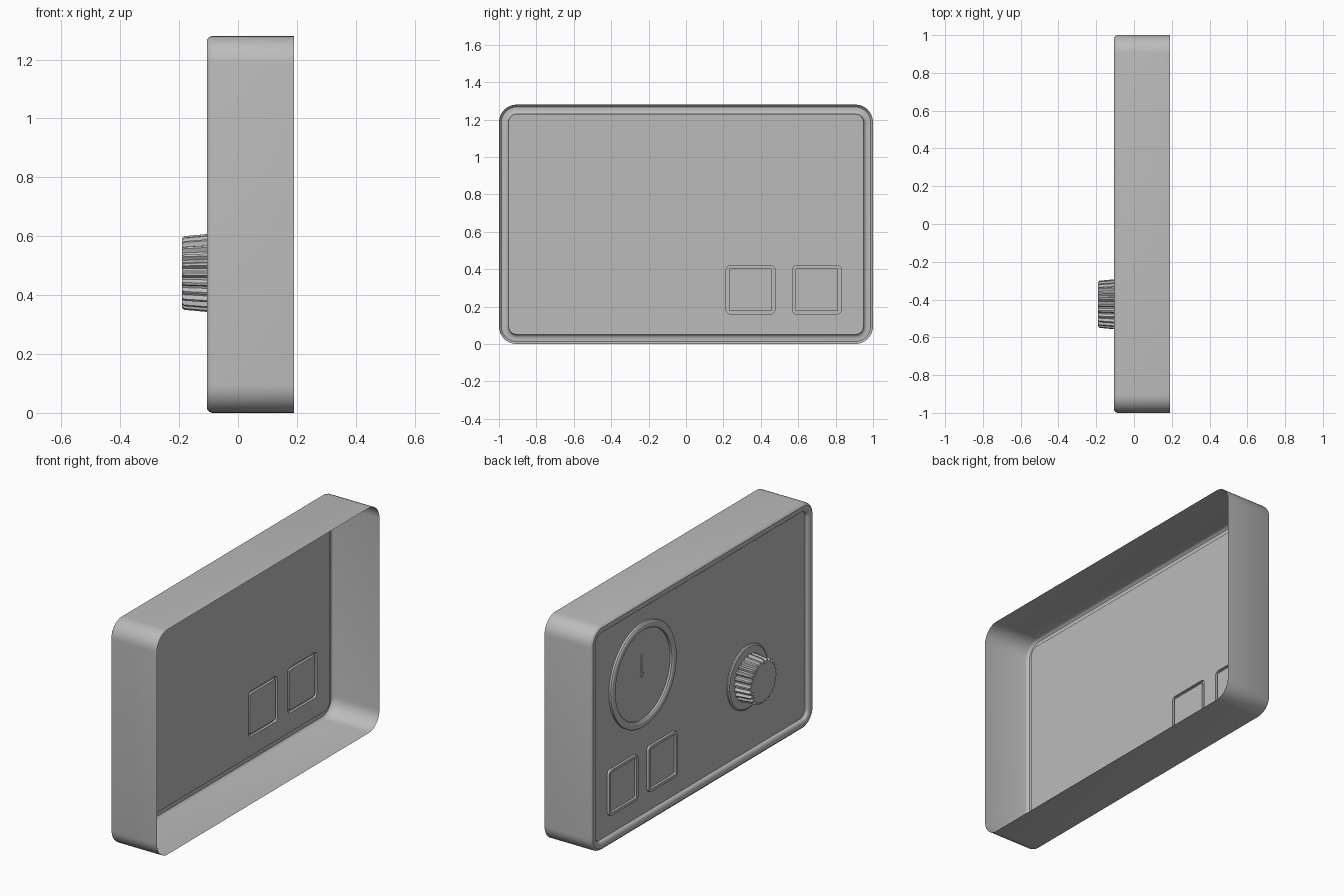
import bpy, bmesh
from math import pi, sin, cos, radians
from mathutils import Vector

cube = bpy.data.objects.get("Cube")
if cube:
    bpy.data.objects.remove(cube, do_unlink=True)

grey = bpy.data.materials.new("neutral grey")
grey.use_nodes = True
grey.diffuse_color = (0.5, 0.5, 0.5, 1)
grey.node_tree.nodes["Principled BSDF"].inputs["Base Color"].default_value = (0.5, 0.5, 0.5, 1)

PANEL = -0.085   # x of the front sheet, which faces -x
HALF_Z = 0.64
KNOB = (-0.425, 0.475)
DIAL = (0.52, 0.85)


def rounded(center, hy, hz, r, x, n=8):
    """Rounded rectangle loop in the yz plane."""
    pts = []
    for k, (sy, sz) in enumerate(((1, 1), (-1, 1), (-1, -1), (1, -1))):
        for i in range(n + 1):
            a = pi / 2 * (k + i / n)
            pts.append(Vector((x, center[0] + sy * (hy - r) + r * cos(a),
                               center[1] + sz * (hz - r) + r * sin(a))))
    return pts


def circle(center, r, x, n=96):
    return [Vector((x, center[0] + r * cos(2 * pi * i / n),
                    center[1] + r * sin(2 * pi * i / n))) for i in range(n)]


def gear(center, r_out, r_in, x, teeth=24):
    """Circle with alternating ribs and grooves, four points per rib."""
    pts = []
    for i, p in enumerate(circle(center, 1, x, teeth * 4)):
        c = Vector((x, *center))
        pts.append(c + (p - c) * (r_out if i % 4 < 2 else r_in))
    return pts


def finish(name, bm, smooth=35):
    me = bpy.data.meshes.new(name)
    bm.to_mesh(me)
    bm.free()
    me.materials.append(grey)
    ob = bpy.data.objects.new(name, me)
    bpy.context.collection.objects.link(ob)
    bpy.ops.object.select_all(action="DESELECT")
    ob.select_set(True)
    bpy.context.view_layer.objects.active = ob
    bpy.ops.object.shade_smooth_by_angle(angle=radians(smooth))
    return ob


def loft(name, loops, cap=False):
    """Skin successive loops, optionally closing the last one."""
    bm = bmesh.new()
    rings = [[bm.verts.new(p) for p in loop] for loop in loops]
    for a, b in zip(rings, rings[1:]):
        for i in range(len(a)):
            j = (i + 1) % len(a)
            bm.faces.new((a[i], b[i], b[j], a[j]))
    if cap:
        bm.faces.new(rings[-1][::-1])
    return finish(name, bm)


# Housing: open-backed shell with a rolled bead around the front
middle = (0, HALF_Z)
profile = [(0, 0.19, 0.095), (0, -0.088, 0.095), (0.004, -0.098, 0.091),
           (0.013, -0.105, 0.082), (0.03, -0.105, 0.065), (0.042, -0.102, 0.053),
           (0.049, -0.094, 0.046), (0.051, PANEL, 0.044)]
loft("housing", [rounded(middle, 1 - d, HALF_Z - d, r, x) for d, x, r in profile])

# Front panel sheet with two square openings
buttons = [(y, 0.29) for y in (0.345, 0.70)]
bm = bmesh.new()
edges = []
outlines = [rounded(middle, 0.949, HALF_Z - 0.051, 0.044, PANEL)]
outlines += [rounded(c, 0.13, 0.13, 0.022, PANEL) for c in buttons]
for loop in outlines:
    vs = [bm.verts.new(p) for p in loop]
    edges += [bm.edges.new((vs[i - 1], vs[i])) for i in range(len(vs))]
bmesh.ops.triangle_fill(bm, edges=edges, use_beauty=True)
bm.normal_update()
bmesh.ops.reverse_faces(bm, faces=[f for f in bm.faces if f.normal.x > 0])
finish("front_panel", bm)

# Embossed square buttons filling the openings
for side, c in zip(("inner", "outer"), buttons):
    steps = [(0.13, PANEL), (0.13, PANEL - 0.014), (0.114, PANEL - 0.014), (0.114, PANEL)]
    loft(side + "_button", [rounded(c, h, h, h - 0.108, x) for h, x in steps], cap=True)

# Dial: raised ring, needle and pivot
ring = [(0.295, PANEL), (0.295, -0.097), (0.29, -0.102), (0.283, -0.104),
        (0.267, -0.104), (0.26, -0.102), (0.255, -0.097), (0.255, PANEL)]
loft("dial_ring", [circle(DIAL, r, x) for r, x in ring])
loft("dial_pivot", [circle(DIAL, 0.013, x, 24) for x in (PANEL, PANEL - 0.006)], cap=True)
needle_mid = (DIAL[0], DIAL[1] + 0.06)
loft("dial_needle", [rounded(needle_mid, 0.004, 0.055, 0.003, x, 2)
                     for x in (PANEL, PANEL - 0.004)], cap=True)

# Knob: thin collar, ribbed grip and flat cap
collar = [(0.18, PANEL), (0.18, PANEL - 0.006), (0.172, PANEL - 0.012)]
loft("knob_collar", [circle(KNOB, r, x) for r, x in collar], cap=True)
loft("knob_grip", [gear(KNOB, 0.134, 0.12, PANEL), gear(KNOB, 0.125, 0.112, -0.183),
                   gear(KNOB, 0.118, 0.11, -0.19)], cap=True)
loft("knob_cap", [circle(KNOB, r, x) for r, x in ((0.1, -0.188), (0.1, -0.191))], cap=True)
